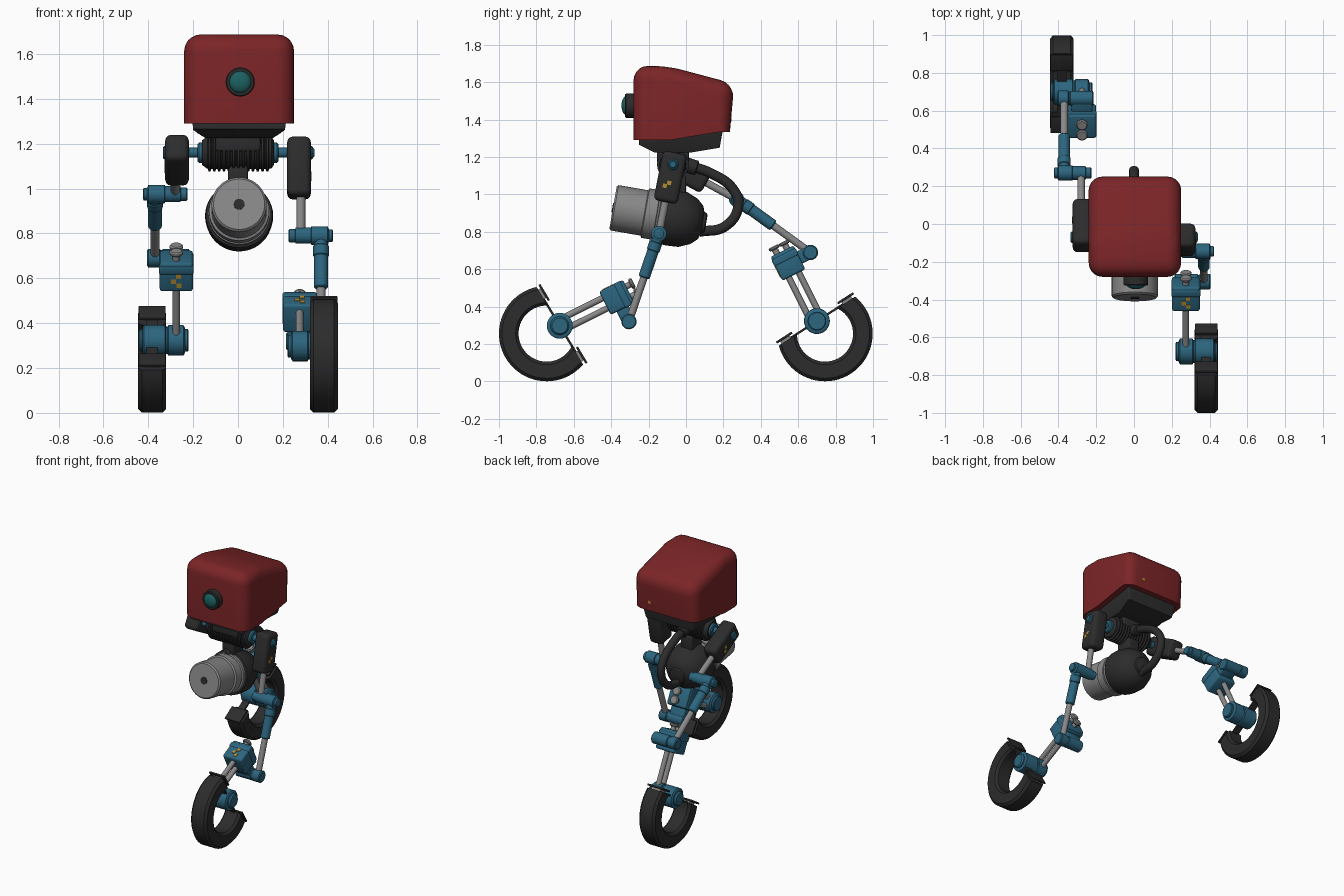
import bpy, bmesh, math
from mathutils import Vector, Matrix

cube = bpy.data.objects.get("Cube")
if cube:
    bpy.data.objects.remove(cube, do_unlink=True)


def material(name, rgb):
    m = bpy.data.materials.new(name)
    m.use_nodes = True
    m.diffuse_color = (*rgb, 1)
    m.node_tree.nodes["Principled BSDF"].inputs["Base Color"].default_value = (*rgb, 1)
    return m


RED = material("red shell", (0.2, 0.018, 0.02))
TEAL = material("teal paint", (0.025, 0.13, 0.21))
DARK = material("dark rubber", (0.025, 0.025, 0.026))
METAL = material("grey metal", (0.25, 0.25, 0.25))
LENS = material("green lens", (0.012, 0.12, 0.12))
GOLD = material("gold mark", (0.45, 0.26, 0.03))
parts = []


def finish(bm, name, mat):
    bmesh.ops.recalc_face_normals(bm, faces=bm.faces)
    mesh = bpy.data.meshes.new(name)
    bm.to_mesh(mesh)
    bm.free()
    mesh.materials.append(mat)
    ob = bpy.data.objects.new(name, mesh)
    bpy.context.collection.objects.link(ob)
    parts.append(ob)
    return ob


def skin(bm, rings, closed_ends=True):
    """Join equal rings of points with quads and cap both ends."""
    rows = [[bm.verts.new(p) for p in ring] for ring in rings]
    n = len(rows[0])
    for a, b in zip(rows, rows[1:]):
        for i in range(n):
            j = (i + 1) % n
            bm.faces.new((a[i], a[j], b[j], b[i]))
    if closed_ends:
        bm.faces.new(rows[0])
        bm.faces.new(rows[-1])


def lathe(name, start, axis, profile, mat, n=28):
    """Turn (distance, radius) points around an axis."""
    m = Matrix.Translation(start) @ Vector(axis).to_track_quat('Z', 'Y').to_matrix().to_4x4()
    turn = [math.tau * i / n for i in range(n)]
    bm = bmesh.new()
    skin(bm, [[m @ Vector((r * math.cos(a), r * math.sin(a), d)) for a in turn]
              for d, r in profile])
    return finish(bm, name, mat)


def rod(name, p, q, r, mat, c=0.006):
    p, q = Vector(p), Vector(q)
    d = (q - p).length
    return lathe(name, p, q - p, [(0, r - c), (c, r), (d - c, r), (d, r - c)], mat)


def box(name, centre, size, mat, along=(0, 1, 0), bevel=0.0):
    """Box of size (x, along, across), turned in the side plane."""
    u, x = Vector(along).normalized(), Vector((1, 0, 0))
    m = Matrix((x, u, x.cross(u))).transposed().to_4x4()
    bm = bmesh.new()
    bmesh.ops.create_cube(bm, size=1, matrix=Matrix.Diagonal((*size, 1)))
    if bevel:
        bmesh.ops.bevel(bm, geom=bm.edges[:], offset=bevel, segments=3,
                        profile=0.5, affect='EDGES')
    bm.transform(Matrix.Translation(centre) @ m)
    return finish(bm, name, mat)


def shell(name, profile, mat, bevel, x=0.005):
    """Side profile of (y, z, half width), rounded except along its underside."""
    bm = bmesh.new()
    skin(bm, [[Vector((x + s * w, y, z)) for y, z, w in profile] for s in (-1, 1)])
    bmesh.ops.recalc_face_normals(bm, faces=bm.faces)
    bm.normal_update()
    edges = [e for e in bm.edges if all(f.normal.z > -0.5 for f in e.link_faces)]
    bmesh.ops.bevel(bm, geom=edges, offset=bevel, segments=5, profile=0.5, affect='EDGES')
    return finish(bm, name, mat)


# Head, chin and eye
W = 0.245
shell("head_shell", [(-.28, 1.29, W), (-.28, 1.687, W), (-.1, 1.687, W), (.258, 1.592, W),
                     (.235, 1.335, W), (.18, 1.335, W), (-.09, 1.29, W)], RED, 0.075)
shell("chin", [(-.25, 1.32, .21), (-.25, 1.265, .21), (-.17, 1.225, .15), (.03, 1.225, .15),
               (.18, 1.25, .19), (.2, 1.36, .21)], DARK, 0.012)
lathe("eye_ring", (.01, -.26, 1.475), (0, -1, 0),
      [(0, .065), (.06, .065), (.066, .06), (.066, .05)], DARK)
lathe("eye_lens", (.01, -.32, 1.475), (0, -1, 0),
      [(.05 * math.sin(a) * .5, .05 * math.cos(a)) for a in (0, .3, .6, .9, 1.2, 1.5)], LENS)
box("head_mark", (.12, .24, 1.4), (.02, .008, .02), GOLD)

# Ribbed neck with the hip shaft through it
HIP = (-.07, 1.16)
ribs = [(0, .055), (.02, .07)]
for i in range(13):
    d = .025 + i * .0215
    ribs += [(d, .072), (d + .004, .085), (d + .012, .085), (d + .016, .072)]
lathe("ribbed_neck", (-.16, *HIP), (1, 0, 0), ribs + [(.31, .07), (.32, .055)], DARK)
box("neck_block", (0, -.07, 1.2), (.2, .17, .07), DARK, bevel=.012)
rod("hip_shaft", (-.33, *HIP), (.34, *HIP), .022, TEAL)
for s in (-1, 1):
    rod("hip_collar", (s * .15, *HIP), (s * .18, *HIP), .045, TEAL)
    rod("hip_cap", (s * .315, *HIP), (s * .335, *HIP), .03, TEAL)
box("canister_bracket", (0, -.06, 1.05), (.09, .12, .1), DARK, bevel=.012)
box("canister_clamp", (0, -.08, 1.0), (.05, .09, .1), DARK, bevel=.01)

# Slung canister
AXIS, NOSE = Vector((0, .985, -.17)), Vector((.005, -.39, .93))
lathe("canister", NOSE, AXIS, [(0, .114), (.009, .123), (.17, .123), (.175, .134),
      (.235, .134), (.238, .129), (.246, .129), (.249, .138), (.3, .138)], METAL, 40)
lathe("canister_hole", NOSE - AXIS * .004, AXIS, [(0, .024), (.01, .024)], DARK)
lathe("canister_tail", NOSE, AXIS, [(.27, .138), (.275, .148), (.31, .152), (.38, .148),
      (.44, .122), (.475, .09), (.485, .06), (.5, .055), (.505, .045)], DARK, 40)

# Hose looping from the neck to the canister
curve = bpy.data.curves.new("hose", 'CURVE')
curve.dimensions = '3D'
curve.bevel_depth = .027
curve.bevel_resolution = 4
curve.use_fill_caps = True
spline = curve.splines.new('BEZIER')
path = [(.0, 1.16), (.14, 1.11), (.25, 1.03), (.28, .94), (.21, .83), (.07, .8)]
spline.bezier_points.add(len(path) - 1)
for bp, (y, z) in zip(spline.bezier_points, path):
    bp.co = (0, y, z)
    bp.handle_left_type = bp.handle_right_type = 'AUTO'
curve.materials.append(DARK)
bpy.context.collection.objects.link(bpy.data.objects.new("hose", curve))
rod("hose_plug", (0, -.02, 1.165), (0, .06, 1.14), .04, DARK)


def foot(name, s, centre, hub):
    """Open ring, cut off by a chord through the hub."""
    x0, x1, ri, ro, c = .32, .445, .15, .255, .016
    d = (hub - centre).length
    facing = math.atan2(hub.z - centre.z, hub.y - centre.y)
    section = [(ri, x0 + c), (ri + c, x0), (ro - c, x0), (ro, x0 + c),
               (ro, x1 - c), (ro - c, x1), (ri + c, x1), (ri, x1 - c)]
    rings = []
    for i in range(41):
        t = i / 20 - 1
        ring = []
        for r, x in section:
            a = facing + math.pi + t * (math.pi - math.acos(d / r))
            ring.append(Vector((s * x, centre.y + r * math.cos(a), centre.z + r * math.sin(a))))
        rings.append(ring)
    bm = bmesh.new()
    skin(bm, rings)
    finish(bm, name + "_foot_ring", DARK)
    out = Vector((0, math.cos(facing), math.sin(facing)))
    chord = Vector((0, -out.z, out.y))
    mid = Vector((s * .383, hub.y, hub.z))
    box(name + "_foot_strap", mid, (.05, .42, .012), DARK, chord)
    for e in (-1, 1):
        box(name + "_foot_end_plate", mid + chord * e * .195 + out * .02,
            (.12, .1, .012), DARK, chord, .003)
        box(name + "_foot_end_block", mid + chord * e * .195 + out * .008,
            (.07, .06, .02), METAL, chord)


def leg(name, s, knee, ankle, block, hub, sole):
    def at(x, p):
        return Vector((s * x, *p))
    # Thigh
    d = (at(0, knee) - at(0, HIP)).normalized()
    side = Vector((0, -d.z, d.y))
    box(name + "_thigh", at(.272, HIP) + d * .07, (.105, .27, .13), DARK, d, .025)
    for a, b in ((.1, .0), (.12, -.02)):
        box(name + "_thigh_mark", at(.324, HIP) + d * a + side * b, (.006, .022, .022), GOLD, d)
    rod(name + "_thigh_rod", at(.28, HIP) + d * .18, at(.28, knee), .02, METAL)
    # Knee and shin
    lathe(name + "_knee", at(.225, knee), (s, 0, 0),
          [(0, .024), (.005, .03), (.03, .03), (.032, .036), (.1, .036), (.102, .041),
           (.175, .041), (.18, .028), (.195, .028), (.198, .022)], TEAL)
    a, b = at(.37, knee), at(.37, ankle)
    rod(name + "_shin_tube", a, a.lerp(b, .5), .031, TEAL)
    rod(name + "_shin_collar", a.lerp(b, .09), a.lerp(b, .2), .035, TEAL)
    rod(name + "_shin_rod", a.lerp(b, .48), b, .02, METAL)
    lathe(name + "_ankle", at(.215, ankle), (s, 0, 0),
          [(0, .034), (.005, .04), (.12, .04), (.124, .035), (.13, .035), (.134, .041),
           (.185, .041), (.19, .035)], TEAL)
    # Shock absorber block with twin rods
    mid, end = at(.275, block), at(.275, hub)
    u = (end - mid).normalized()
    v = (at(.275, ankle) - mid).normalized()
    box(name + "_block", mid, (.148, .142, .138), TEAL, u, .012)
    box(name + "_block_lid", mid - u * .035, (.154, .04, .144), TEAL, u, .008)
    box(name + "_block_bracket", mid + v * .09, (.11, .07, .09), TEAL, u, .01)
    for e in (-1, 1):
        o = v * e * .03
        rod(name + "_piston_rod", mid + o - u * .1, end + o, .017, METAL)
        rod(name + "_piston_cap", mid + o - u * .115, mid + o - u * .095, .03, METAL)
    for i, j in ((-.012, .0), (.012, .02), (.01, -.025)):
        box(name + "_block_mark", mid - v * .07 + u * (j + .02) + Vector((i, 0, 0)),
            (.022, .022, .006), GOLD, u)
    # Hub and foot
    lathe(name + "_hub", at(.22, hub), (s, 0, 0),
          [(0, .045), (.004, .05), (.016, .05), (.018, .06), (.024, .068), (.09, .068),
           (.094, .061), (.102, .061), (.106, .069), (.2, .069), (.206, .06), (.206, .05),
           (.212, .05), (.222, .042)], TEAL, 32)
    foot(name, s, at(0, sole), at(0, hub))


leg("left", 1, (-.145, .79), (-.305, .32), (-.37, .45), (-.675, .298), (-.745, .256))
leg("right", -1, (.27, .975), (.665, .69), (.545, .633), (.7, .323), (.743, .256))

# Smooth round surfaces, keeping hard edges
for ob in bpy.context.selected_objects:
    ob.select_set(False)
for ob in parts:
    ob.select_set(True)
bpy.context.view_layer.objects.active = parts[0]
bpy.ops.object.shade_smooth_by_angle(angle=math.radians(35))
